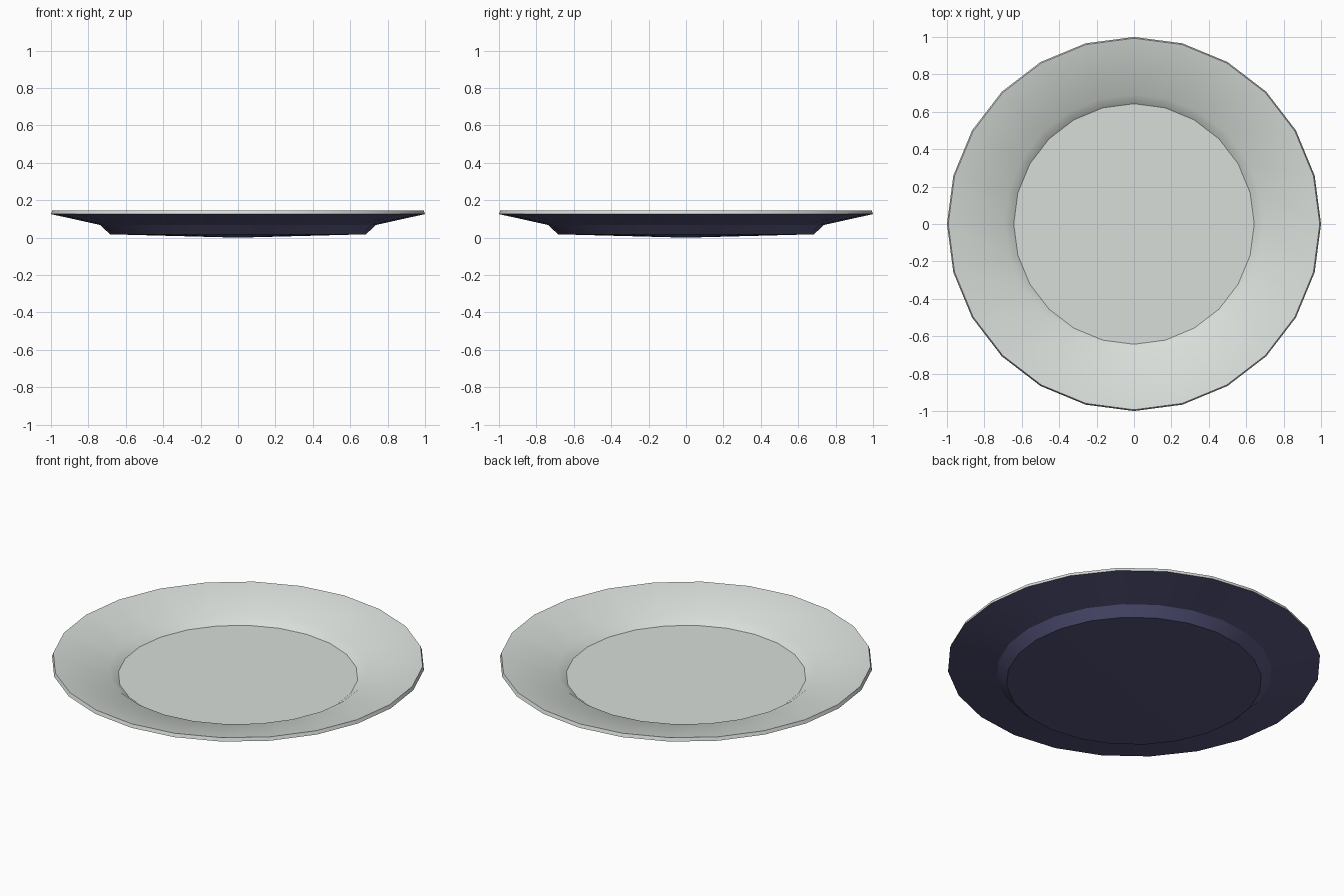
import bpy, bmesh, math

if "Cube" in bpy.data.objects:
    bpy.data.objects.remove(bpy.data.objects["Cube"])

SIDES = 24

# Half cross-section (radius, height), from underside centre round the rim to the floor centre
PROFILE = [(0, 0.0), (0.684, 0.018), (0.738, 0.068), (1.0, 0.126),
           (0.993, 0.146), (0.692, 0.086), (0.643, 0.05), (0, 0.05)]


def material(name, colour):
    mat = bpy.data.materials.new(name)
    mat.diffuse_color = (*colour, 1)
    mat.use_nodes = True
    mat.node_tree.nodes["Principled BSDF"].inputs["Base Color"].default_value = mat.diffuse_color
    return mat


# Plate: lathe the profile
bm = bmesh.new()
verts = [bm.verts.new((r, 0, z)) for r, z in PROFILE]
edges = [bm.edges.new(pair) for pair in zip(verts, verts[1:])]
bmesh.ops.spin(bm, geom=verts + edges, cent=(0, 0, 0), axis=(0, 0, 1),
               angle=math.tau, steps=SIDES, use_duplicate=False)
bmesh.ops.remove_doubles(bm, verts=bm.verts, dist=1e-4)
bmesh.ops.recalc_face_normals(bm, faces=bm.faces)

# Dark underside: every face that looks downwards
for face in bm.faces:
    face.material_index = 1 if face.normal.z < -0.1 else 0

mesh = bpy.data.meshes.new("plate")
bm.to_mesh(mesh)
bm.free()
mesh.materials.append(material("pale_grey_glaze", (0.69, 0.73, 0.695)))
mesh.materials.append(material("dark_navy_underside", (0.092, 0.089, 0.2)))
plate = bpy.data.objects.new("plate", mesh)
bpy.context.collection.objects.link(plate)

# Smooth round the rim, crisp at the floor, foot and lip
bpy.context.view_layer.objects.active = plate
plate.select_set(True)
bpy.ops.object.shade_smooth_by_angle(angle=math.radians(30))
